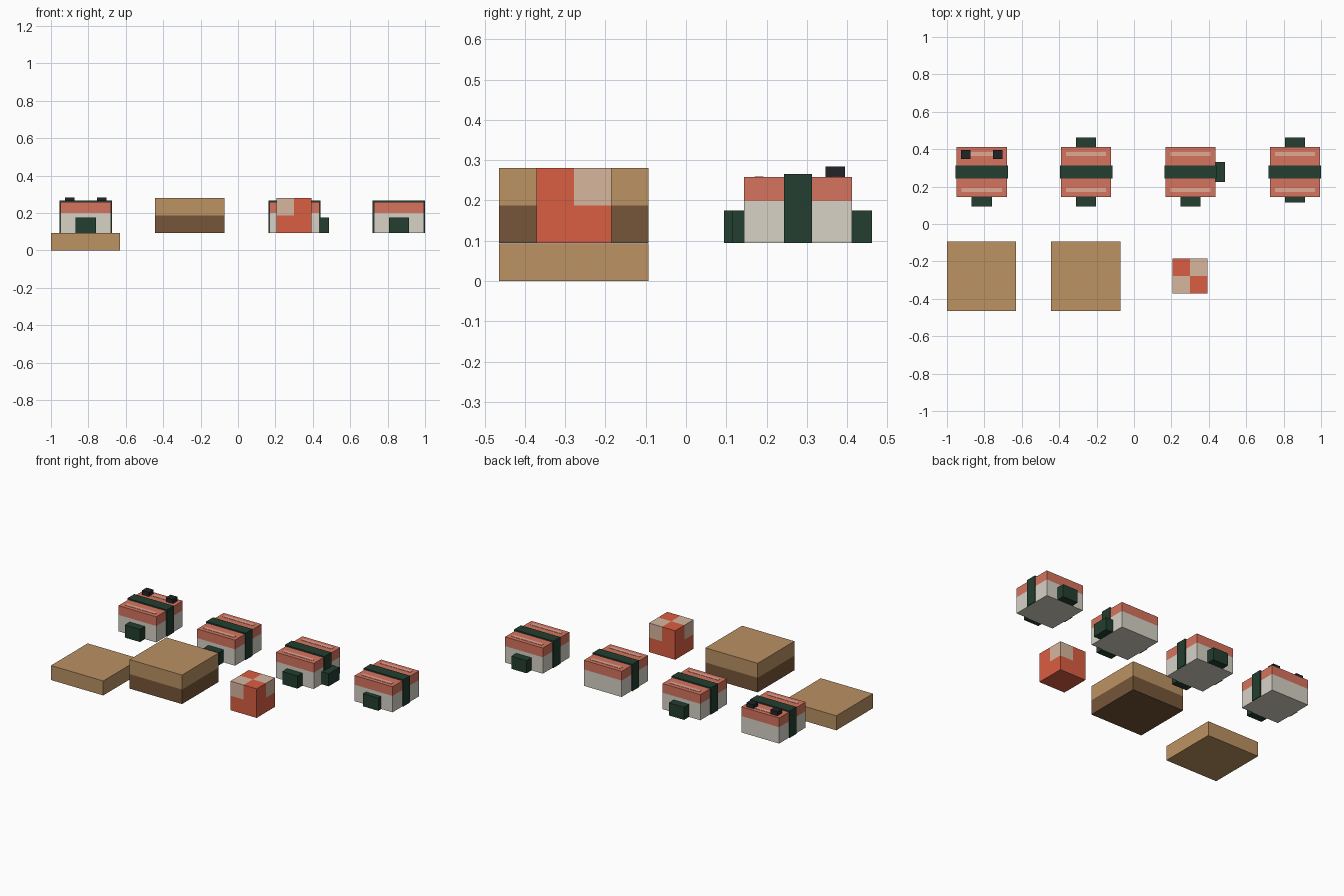
import bpy
import bmesh
from mathutils import Vector

cube = bpy.data.objects.get("Cube")
if cube:
    bpy.data.objects.remove(cube, do_unlink=True)


def material(name, r, g, b):
    """Flat material from 8-bit display values, stored as linear."""
    linear = [((c / 255 + 0.055) / 1.055) ** 2.4 for c in (r, g, b)]
    mat = bpy.data.materials.new(name)
    mat.use_nodes = True
    mat.diffuse_color = (*linear, 1)
    mat.node_tree.nodes["Principled BSDF"].inputs["Base Color"].default_value = (*linear, 1)
    return mat


RICE = material("rice_white", 215, 210, 198)
SALMON = material("salmon", 214, 116, 94)
FAT = material("salmon_stripe", 228, 168, 148)
SEAWEED = material("seaweed_green", 36, 62, 48)
BLACK = material("eye_black", 36, 34, 37)
WOOD = material("light_wood", 187, 146, 99)
DARK_WOOD = material("dark_wood", 118, 86, 57)
RED = material("cube_red", 218, 94, 66)
TAN = material("cube_tan", 215, 182, 158)


def finish(name, bm, mats):
    bmesh.ops.recalc_face_normals(bm, faces=bm.faces)
    mesh = bpy.data.meshes.new(name)
    bm.to_mesh(mesh)
    bm.free()
    for mat in mats:
        mesh.materials.append(mat)
    obj = bpy.data.objects.new(name, mesh)
    bpy.context.collection.objects.link(obj)
    return obj


def box(name, x, y, z, mat):
    """Box given as (min, max) on each axis."""
    bm = bmesh.new()
    bmesh.ops.create_cube(bm, size=1)
    for v in bm.verts:
        v.co = Vector([lo + (hi - lo) * (c + 0.5) for c, (lo, hi) in zip(v.co, (x, y, z))])
    return finish(name, bm, [mat])


def around(c, half):
    return (c - half, c + half)


BASE = 0.094
BODY = 0.134
RICE_TOP = 0.199
FISH_TOP = 0.258
ROW_Y = 0.278


def seaweed_band(name, cx):
    """Upside-down U wrapped over the sides and top."""
    outer, top = 0.14, 0.266
    outline = [(-outer, BASE), (-outer, top), (outer, top), (outer, BASE),
               (BODY, BASE), (BODY, FISH_TOP), (-BODY, FISH_TOP), (-BODY, BASE)]
    bm = bmesh.new()
    face = bm.faces.new([bm.verts.new((cx + x, ROW_Y - 0.035, z)) for x, z in outline])
    ext = bmesh.ops.extrude_face_region(bm, geom=[face])
    moved = [g for g in ext["geom"] if isinstance(g, bmesh.types.BMVert)]
    bmesh.ops.translate(bm, verts=moved, vec=(0, 0.07, 0))
    finish(name, bm, [SEAWEED])


def sushi(index, cx, front=0.0, back=0.0, side=0.0, eyes=False):
    tag = f"sushi_{index}_"
    wide, deep = around(cx, BODY), around(ROW_Y, BODY)
    box(tag + "rice", wide, deep, (BASE, RICE_TOP), RICE)
    box(tag + "salmon", wide, deep, (RICE_TOP, FISH_TOP), SALMON)
    seaweed_band(tag + "band", cx)
    for label, sign in (("front", -1), ("back", 1)):
        box(tag + label + "_stripe", around(cx, 0.107), around(ROW_Y + sign * 0.097, 0.011),
            (FISH_TOP, FISH_TOP + 0.002), FAT)
    # Seaweed tabs on the sides
    tab_z = (BASE, 0.175)
    if front:
        box(tag + "front_tab", around(cx, 0.054), (deep[0] - front, deep[0]), tab_z, SEAWEED)
    if back:
        box(tag + "back_tab", around(cx, 0.054), (deep[1], deep[1] + back), tab_z, SEAWEED)
    if side:
        box(tag + "left_tab", (wide[1], wide[1] + side), around(ROW_Y, 0.054), tab_z, SEAWEED)
    if eyes:
        for label, sign in (("right", -1), ("left", 1)):
            box(tag + label + "_eye", around(cx + sign * 0.085, 0.025), around(0.371, 0.024),
                (FISH_TOP, 0.284), BLACK)


# Row of four sushi pieces
TAB = 0.05
sushi(1, -0.814, front=TAB, eyes=True)
sushi(2, -0.256, front=TAB, back=TAB)
sushi(3, 0.302, front=TAB, side=TAB)
sushi(4, 0.86, front=0.03, back=TAB)

# Wooden slabs
SLAB_Y = (-0.464, -0.093)
box("low_slab", (-1.0, -0.63), SLAB_Y, (0, 0.093), WOOD)
box("tall_slab_base", (-0.443, -0.072), SLAB_Y, (BASE, 0.187), DARK_WOOD)
box("tall_slab_top", (-0.443, -0.072), SLAB_Y, (0.187, 0.28), WOOD)

# Checkered cube: faces quartered, two opposite upper corners in tan
center = Vector((0.299, -0.278, 0.187))
bm = bmesh.new()
bmesh.ops.create_cube(bm, size=0.186)
bmesh.ops.subdivide_edges(bm, edges=bm.edges[:], cuts=1, use_grid_fill=True)
for f in bm.faces:
    p = f.calc_center_median()
    f.material_index = int(p.z > 0.01 and p.x * p.y > 0)
bmesh.ops.translate(bm, verts=bm.verts, vec=center)
finish("checkered_cube", bm, [RED, TAN])
